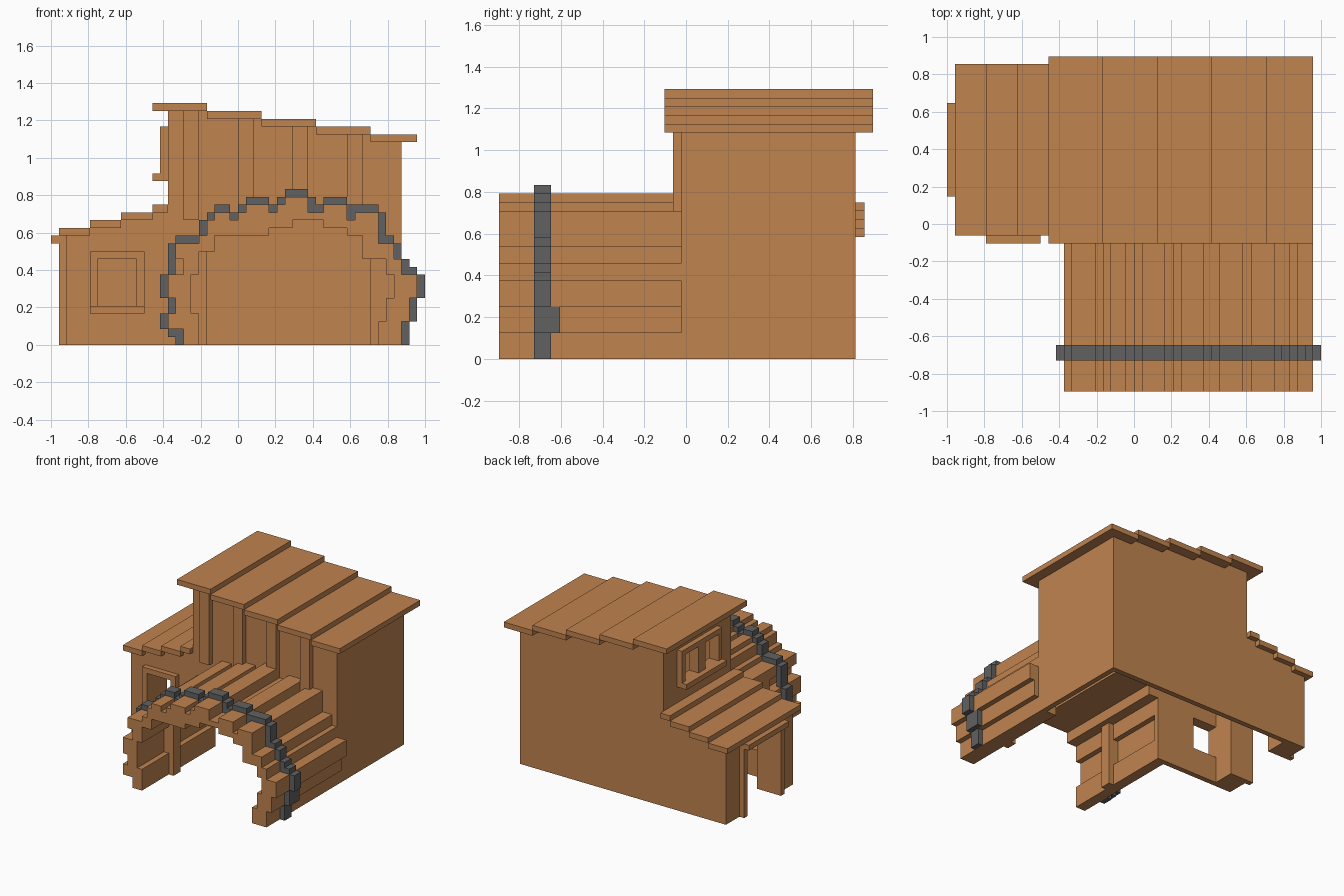
import bpy
import bmesh

U = 2 / 48  # size of one building block

if "Cube" in bpy.data.objects:
    bpy.data.objects.remove(bpy.data.objects["Cube"], do_unlink=True)


def material(name, rgb):
    m = bpy.data.materials.new(name)
    m.use_nodes = True
    m.diffuse_color = (*rgb, 1)
    m.node_tree.nodes["Principled BSDF"].inputs["Base Color"].default_value = (*rgb, 1)
    return m


WOOD = material("brown wood", (0.53, 0.23, 0.078))
STONE = material("grey stone", (0.12, 0.12, 0.12))


def rect(a0, a1, b0, b1):
    """Set of grid cells in a rectangle."""
    return {(a, b) for a in range(a0, a1) for b in range(b0, b1)}


def plate(name, cells, d0, d1, axis="y", mat=WOOD):
    """Extrude a set of grid cells along an axis into one clean solid."""
    bm = bmesh.new()

    def face(*pts):
        vs = []
        for a, b, d in pts:
            x, y = (a, d) if axis == "y" else (d, a)
            vs.append(bm.verts.new((x * U, (y - 0.5) * U, b * U)))
        bm.faces.new(vs)

    for a, b in sorted(cells):
        for d in (d0, d1):
            face((a, b, d), (a + 1, b, d), (a + 1, b + 1, d), (a, b + 1, d))
        edges = {(-1, 0): ((a, b), (a, b + 1)), (1, 0): ((a + 1, b), (a + 1, b + 1)),
                 (0, -1): ((a, b), (a + 1, b)), (0, 1): ((a, b + 1), (a + 1, b + 1))}
        for (da, db), (p, q) in edges.items():
            if (a + da, b + db) not in cells:
                face((*p, d0), (*q, d0), (*q, d1), (*p, d1))
    bmesh.ops.remove_doubles(bm, verts=bm.verts, dist=U / 50)
    bmesh.ops.recalc_face_normals(bm, faces=bm.faces)
    bmesh.ops.dissolve_limit(bm, angle_limit=0.01, verts=bm.verts, edges=bm.edges)
    mesh = bpy.data.meshes.new(name)
    bm.to_mesh(mesh)
    bm.free()
    mesh.materials.append(mat)
    ob = bpy.data.objects.new(name, mesh)
    bpy.context.collection.objects.link(ob)


def roof_height(x):
    """Underside of the stepped roofs above a column."""
    return 30 - (x + 11) // 7 if x >= -9 else 14 + (x + 23) // 4


# Long front and back walls shared by tower and wing
wall = {(x, z) for x in range(-22, 21) for z in range(roof_height(x))}
plate("back_wall", wall, 19, 20)
window = rect(-18, -13, 5, 11)
archway = rect(-5, 18, 0, 12) | rect(-3, 16, 12, 14) | rect(4, 14, 14, 16)
plate("front_wall", wall - window - archway, 0, 1)

# Side walls
plate("tower_right_wall", rect(1, 19, 0, 26), 20, 21, "x")
panes = rect(5, 15, 22, 27) - rect(9, 11, 22, 27)
plate("tower_left_wall", rect(1, 19, 17, 30) - panes, -9, -8, "x")
plate("wing_left_wall", rect(1, 19, 0, 14) - rect(5, 15, 0, 13), -22, -18, "x")

# Stepped roof boards
for i in range(5):
    x = -11 + 7 * i
    plate("tower_roof_board", rect(x, min(x + 7, 23), 30 - i, 31 - i), -2, 22)
for i in range(4):
    x = -23 + 4 * i
    plate("wing_roof_board", rect(x, min(x + 4, -9), 14 + i, 15 + i), -1, 21)

# Window and door frames
plate("front_window_frame", rect(-19, -12, 5, 12) - window, -1, 0)
plate("front_window_sill", rect(-19, -12, 4, 5), -2, 0)
plate("side_window_frame", rect(4, 16, 22, 28) - panes, -10, -9, "x")
plate("side_window_sill", rect(4, 16, 21, 22), -11, -9, "x")
for y in (4, 15):
    plate("door_post", rect(y, y + 1, 0, 13), -23, -22, "x")
plate("door_lintel", rect(4, 16, 13, 14), -24, -22, "x")

# Upright battens on the tower front
for x in range(-7, 15, 7):
    cells = {(c, z) for c in (x, x + 1) for z in range(16, roof_height(c))}
    plate("tower_batten", cells, -1, 0)

# Vaulted hall: boards in cross-section as x0, x1, bottom, top
boards = [(-7, -5, 0, 2), (-9, -5, 2, 4), (-8, -6, 4, 6), (-9, -6, 6, 9),
          (-8, -5, 9, 13), (-5, -4, 12, 14), (-4, -3, 12, 16), (-3, -1, 14, 17),
          (-1, 0, 14, 16), (0, 1, 14, 17), (1, 4, 14, 18), (4, 5, 15, 17),
          (5, 6, 15, 18), (6, 7, 15, 19), (7, 9, 16, 19), (9, 11, 16, 17),
          (11, 14, 15, 18), (14, 15, 14, 16), (15, 18, 14, 17), (16, 18, 11, 14),
          (18, 20, 11, 13), (19, 21, 9, 11), (19, 23, 6, 9), (19, 22, 3, 6),
          (18, 21, 0, 3)]
hall = set().union(*(rect(*b) for b in boards))
left_gap, right_gap = rect(-8, -7, 9, 11), rect(19, 20, 6, 9)
plate("vaulted_hall", hall - left_gap - right_gap, -21, 0)
plate("hall_left_post", rect(-7, -4, 0, 12) | left_gap, -13, -11)
plate("hall_right_post", rect(17, 19, 0, 11) | right_gap, -13, -11)


# Stone band wrapped around the outside of the hall
def outside(a, b):
    row = [x for x, z in hall if z == b]
    column = [z for x, z in hall if x == a]
    return not row or a < min(row) or a > max(row) or (column and b > max(column))


near = {(a + i, b + j) for a, b in hall for i, j in ((-1, 0), (1, 0), (0, -1), (0, 1))}
band = {c for c in near - hall if c[1] >= 0 and outside(*c)}
plate("stone_band", band, -17, -15, mat=STONE)
plate("stone_band_block", rect(22, 23, 3, 6), -15, -14, mat=STONE)
